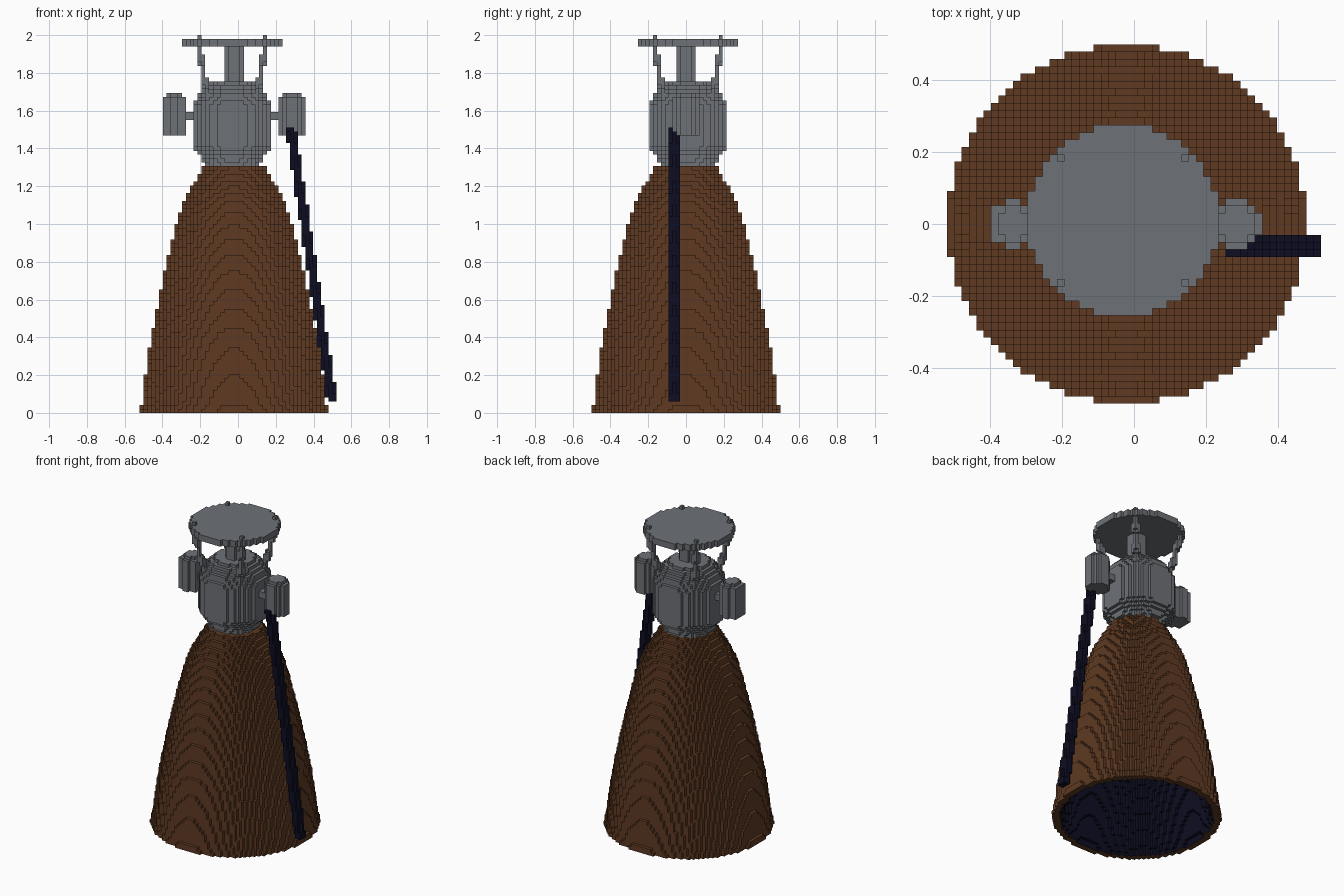
import bpy, bmesh
from math import hypot
from mathutils import Vector

if "Cube" in bpy.data.objects:
    bpy.data.objects.remove(bpy.data.objects["Cube"])

V = 2 / 98            # edge of one block
NECK = 64             # layer where the bell meets the chamber


def material(name, color):
    m = bpy.data.materials.new(name)
    m.use_nodes = True
    m.diffuse_color = (*color, 1)
    m.node_tree.nodes["Principled BSDF"].inputs["Base Color"].default_value = (*color, 1)
    return m


brown = material("bell brown", (0.112, 0.042, 0.016))
grey = material("engine grey", (0.155, 0.164, 0.18))
navy = material("dark navy", (0.004, 0.004, 0.016))


def profile(points, z):
    """Radius at height z along a list of (height, radius)."""
    for (z0, r0), (z1, r1) in zip(points, points[1:]):
        if z0 <= z <= z1:
            return r0 + (r1 - r0) * (z - z0) / (z1 - z0)
    return points[-1][1]


def lathe(cx, cy, layers, radius, hollow=0):
    """Blocks inside a turned shape; radius is a function of the layer."""
    cells = set()
    for k in layers:
        r = radius(k)
        for i in range(-26, 27):
            for j in range(-26, 27):
                d = hypot(i - cx, j - cy)
                if d <= r and (not hollow or d > r - hollow):
                    cells.add((i, j, k))
    return cells


def rod(a, b, r):
    """Blocks around a slanted line, cut flat at its ends."""
    cells = set()
    for k in range(a[2], b[2] + 1):
        t = (k - a[2]) / (b[2] - a[2])
        x, y = a[0] + (b[0] - a[0]) * t, a[1] + (b[1] - a[1]) * t
        cells |= lathe(x, y, [k], lambda _: r)
    return cells


# Bell: thin shell, with the cavity kept for colouring its lining
BELL = [(0, .503), (.06, .487), (.2, .47), (.4, .44), (.6, .40), (.8, .357),
        (1.0, .306), (1.1, .275), (1.2, .225), (1.27, .18), (1.32, .152)]


def bell_radius(k):
    return profile(BELL, (k + .5) * V) / V


bell = lathe(-1, 0, range(NECK), bell_radius, hollow=2)
cavity = lathe(-1, 0, range(NECK), lambda k: bell_radius(k) - 2)

# Chamber: barrel with rounded shoulders
CHAMBER = [(1.3, .145), (1.36, .165), (1.41, .214), (1.62, .214),
           (1.68, .185), (1.74, .135), (1.76, .06)]
chamber = lathe(-1.5, .5, range(NECK, 86), lambda k: profile(CHAMBER, (k + .5) * V) / V)

# Column and mounting plate
column = lathe(-1, 0, range(84, 95), lambda k: 2.3)
plate = lathe(-1.5, .5, range(95, 97), lambda k: 13)

# Four struts leaning outward to the plate
struts = set()
for sx in (-1, 1):
    for sy in (-1, 1):
        foot = (-1.5 + sx * 6.5, .5 + sy * 6.5, 82)
        head = (-1.5 + sx * 8.5, .5 + sy * 8.5, 94)
        struts |= rod(foot, head, .75)
        struts |= {(round(head[0]), round(head[1]), k) for k in range(95, 98)}

# Side pods with small caps, joined to the chamber by short arms
pods = {}
for side, cx in (("right", -16.5), ("left", 14)):
    pods[side + "_pod"] = (lathe(cx, 0, range(72, 82), lambda k: 3.3)
                           | lathe(cx, 0, [82], lambda k: 2.3))
    reach = range(-14, -10) if side == "right" else range(8, 12)
    pods[side + "_arm"] = {(i, j, k) for i in reach for j in (-1, 0, 1) for k in (76, 77)}

# Exhaust pipe slanting down beside the bell
pipe = rod((24.4, -3, 3), (13.7, -3, 73), 1.3)

parts = [("exhaust_pipe", pipe, navy), ("bell", bell, brown),
         ("chamber", chamber, grey), ("column", column, grey),
         ("struts", struts, grey), ("mounting_plate", plate, grey)]
parts += [(name, cells, grey) for name, cells in pods.items()]

# Each block belongs to one part; earlier parts win
taken = set()
owned = []
for name, cells, mat in parts:
    own = cells - taken
    taken |= own
    owned.append((name, own, mat))

DIRECTIONS = [Vector(d) for d in ((1, 0, 0), (-1, 0, 0), (0, 1, 0),
                                  (0, -1, 0), (0, 0, 1), (0, 0, -1))]


def build(name, cells, mat):
    """Skin the blocks, leaving out faces hidden by neighbours."""
    bm = bmesh.new()
    verts = {}

    def vert(p):
        key = tuple(round(c * 2) for c in p)
        if key not in verts:
            verts[key] = bm.verts.new((p.x * V, p.y * V, p.z * V))
        return verts[key]

    for cell in sorted(cells):
        center = Vector(cell) + Vector((0, 0, .5))
        for n in DIRECTIONS:
            beside = tuple(int(c + d) for c, d in zip(cell, n))
            if beside in taken:
                continue
            u = Vector((n.y, n.z, n.x))
            w = n.cross(u)
            face = bm.faces.new([vert(center + (n + u * a + w * b) / 2)
                                 for a, b in ((-1, -1), (1, -1), (1, 1), (-1, 1))])
            face.material_index = 1 if beside in cavity else 0
    mesh = bpy.data.meshes.new(name)
    bm.to_mesh(mesh)
    bm.free()
    mesh.materials.append(mat)
    mesh.materials.append(navy)
    bpy.context.collection.objects.link(bpy.data.objects.new(name, mesh))


for name, cells, mat in owned:
    build(name, cells, mat)
